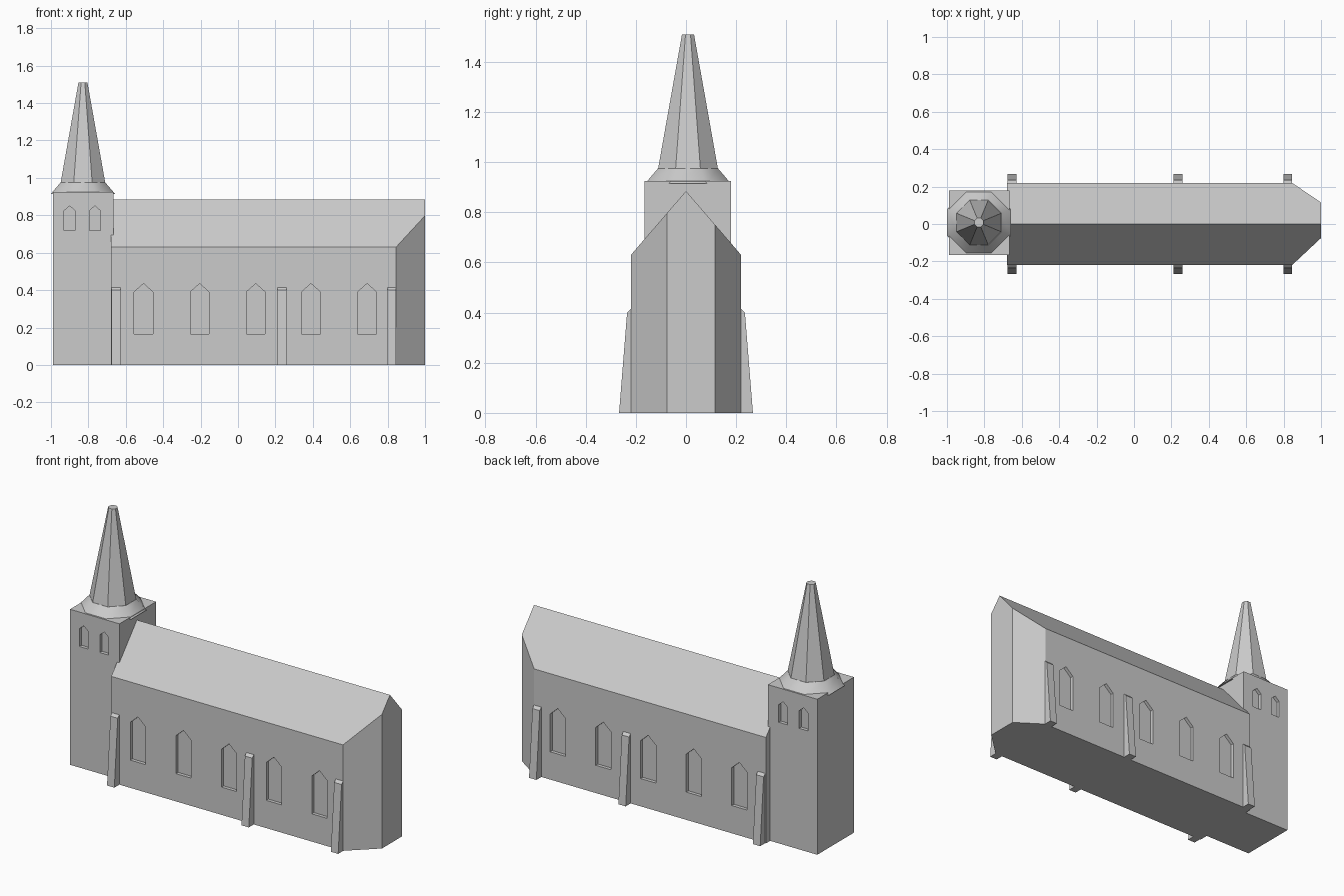
import bpy, bmesh, math
from mathutils import Vector

if "Cube" in bpy.data.objects:
    bpy.data.objects.remove(bpy.data.objects["Cube"])

stone = bpy.data.materials.new("pale grey stone")
stone.diffuse_color = (0.6, 0.6, 0.6, 1)
stone.use_nodes = True
stone.node_tree.nodes["Principled BSDF"].inputs["Base Color"].default_value = stone.diffuse_color


def to_object(name, bm):
    bmesh.ops.recalc_face_normals(bm, faces=bm.faces)
    mesh = bpy.data.meshes.new(name)
    bm.to_mesh(mesh)
    bm.free()
    mesh.materials.append(stone)
    ob = bpy.data.objects.new(name, mesh)
    bpy.context.collection.objects.link(ob)
    return ob


def prism(bm, pts, axis, a, b):
    """Extrude a (y,z) profile along x or an (x,z) profile along y, from a to b."""
    def place(p, d):
        return (d, p[0], p[1]) if axis == 'x' else (p[0], d, p[1])
    face = bm.faces.new([bm.verts.new(place(p, a)) for p in pts])
    ext = bmesh.ops.extrude_face_region(bm, geom=[face])
    move = Vector((b - a, 0, 0)) if axis == 'x' else Vector((0, b - a, 0))
    bmesh.ops.translate(bm, vec=move,
                        verts=[v for v in ext['geom'] if isinstance(v, bmesh.types.BMVert)])


def cut_windows(ob, centres, half, sill, shoulder, apex, walls, depth=0.02):
    """Recess pointed windows into the front and back walls."""
    bm = bmesh.new()
    for x in centres:
        pts = [(x - half, sill), (x + half, sill), (x + half, shoulder),
               (x, apex), (x - half, shoulder)]
        prism(bm, pts, 'y', walls[0] - 0.05, walls[0] + depth)
        prism(bm, pts, 'y', walls[1] - depth, walls[1] + 0.05)
    cutter = to_object("window_cutter", bm)
    cutter.hide_render = True
    mod = ob.modifiers.new("windows", 'BOOLEAN')
    mod.operation, mod.solver, mod.object = 'DIFFERENCE', 'EXACT', cutter
    dg = bpy.context.evaluated_depsgraph_get()
    mesh = bpy.data.meshes.new_from_object(ob.evaluated_get(dg))
    ob.modifiers.clear()
    ob.data = mesh
    bpy.data.objects.remove(cutter)


def frustum(name, x, y, z0, z1, a0, a1):
    """Eight-sided frustum with flat sides facing the axes, sized by apothem."""
    bm = bmesh.new()
    k = 1 / math.cos(math.pi / 8)
    rings = []
    for z, a in ((z0, a0), (z1, a1)):
        rings.append([bm.verts.new((x + a * k * math.cos((i + .5) * math.pi / 4),
                                    y + a * k * math.sin((i + .5) * math.pi / 4), z))
                      for i in range(8)])
    for i in range(8):
        j = (i + 1) % 8
        bm.faces.new((rings[0][i], rings[0][j], rings[1][j], rings[1][i]))
    for r in rings:
        bm.faces.new(r)
    return to_object(name, bm)


# Nave: gabled hall whose east end is chamfered by two upright planes
bm = bmesh.new()
prism(bm, [(-.22, 0), (.22, 0), (.22, .63), (0, .885), (-.22, .63)], 'x', -.68, 1.0)
for y_end, s in ((-.075, -1), (.115, 1)):
    normal = Vector((.22 - abs(y_end), s * .155, 0))
    res = bmesh.ops.bisect_plane(bm, geom=bm.verts[:] + bm.edges[:] + bm.faces[:],
                                 plane_co=(.845, s * .22, 0), plane_no=normal,
                                 clear_outer=True)
    rim = [e for e in res['geom_cut'] if isinstance(e, bmesh.types.BMEdge)]
    bmesh.ops.contextual_create(bm, geom=rim)
nave = to_object("nave", bm)
cut_windows(nave, (-.505, -.205, .095, .39, .69), .05, .165, .39, .435, (-.22, .22))

# Tower
bm = bmesh.new()
prism(bm, [(-.165, 0), (.18, 0), (.18, .925), (-.165, .925)], 'x', -.99, -.665)
tower = to_object("tower", bm)
cut_windows(tower, (-.90, -.765), .029, .72, .825, .85, (-.165, .18))

# Spire with a softly shaded flared collar
collar = frustum("spire_collar", -.829, .008, .915, .975, .171, .12)
for p in collar.data.polygons:
    p.use_smooth = len(p.vertices) == 4
frustum("spire", -.829, .008, .97, 1.51, .12, .024)

# Tapered buttresses on both long walls
for n, x in enumerate((-.675, .21, .798)):
    for side, s in (("front", -1), ("back", 1)):
        bm = bmesh.new()
        prism(bm, [(s * .20, 0), (s * .267, 0), (s * .235, .40), (s * .22, .415),
                   (s * .20, .415)], 'x', x, x + .048)
        to_object(f"{side}_buttress_{n + 1}", bm)
